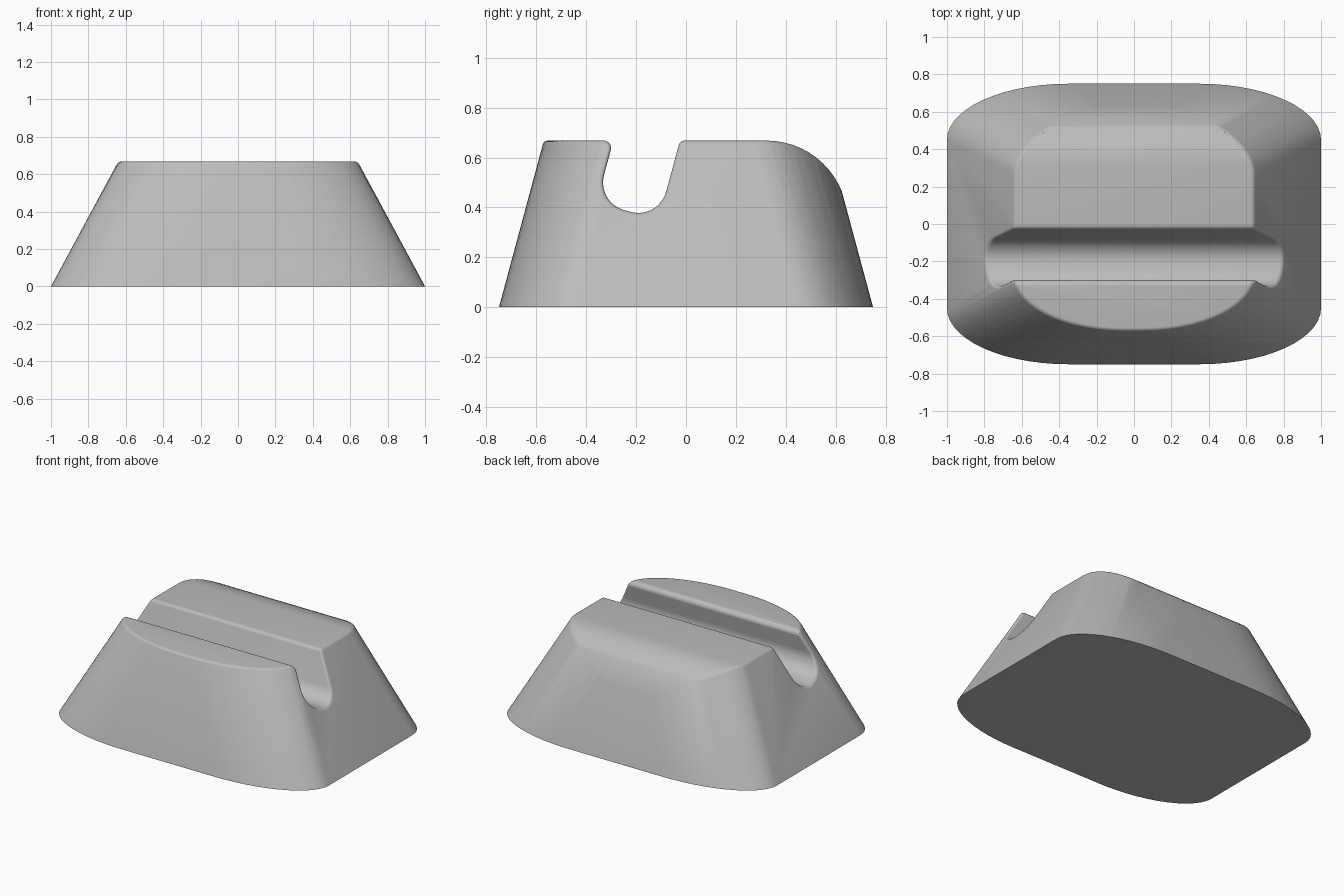
import bpy, bmesh, math
from mathutils import Vector

if "Cube" in bpy.data.objects:
    bpy.data.objects.remove(bpy.data.objects["Cube"])

HEIGHT = 0.668


def material(name, rgb):
    mat = bpy.data.materials.new(name)
    mat.use_nodes = True
    mat.diffuse_color = (*rgb, 1)
    mat.node_tree.nodes["Principled BSDF"].inputs["Base Color"].default_value = (*rgb, 1)
    return mat


def loft(name, rings):
    """Solid skinned through rings of equal length, capped at both ends."""
    bm = bmesh.new()
    loops = [[bm.verts.new(p) for p in ring] for ring in rings]
    n = len(loops[0])
    for a, b in zip(loops, loops[1:]):
        for i in range(n):
            j = (i + 1) % n
            bm.faces.new((a[i], a[j], b[j], b[i]))
    bm.faces.new(loops[0])
    bm.faces.new(loops[-1])
    bmesh.ops.recalc_face_normals(bm, faces=bm.faces)
    mesh = bpy.data.meshes.new(name)
    bm.to_mesh(mesh)
    bm.free()
    obj = bpy.data.objects.new(name, mesh)
    bpy.context.collection.objects.link(obj)
    return obj


def outline(z, steps=14):
    """Tapered rounded outline with elliptical corners."""
    t = z / HEIGHT
    half_x, half_y = 1 - 0.36 * t, 0.75 - 0.18 * t
    flat_x, flat_y = 0.35 - 0.3 * t, 0.45 - 0.18 * t
    ring = []
    for quarter in range(4):
        for k in range(steps + 1):
            a = (quarter + k / steps) * math.pi / 2
            sx = 1 if quarter in (0, 3) else -1
            sy = 1 if quarter < 2 else -1
            ring.append((sx * flat_x + (half_x - flat_x) * math.cos(a),
                         sy * flat_y + (half_y - flat_y) * math.sin(a), z))
    return ring


def rounded(corners, steps=12):
    """Polygon of (y, z, radius) corners turned into points with true arcs."""
    pts = []
    for i, (y, z, r) in enumerate(corners):
        p = Vector((y, z))
        if r == 0:
            pts.append(p)
            continue
        u = (Vector(corners[i - 1][:2]) - p).normalized()
        v = (Vector(corners[(i + 1) % len(corners)][:2]) - p).normalized()
        half = u.angle(v) / 2
        centre = p + (u + v).normalized() * (r / math.sin(half))
        start = p + u * (r / math.tan(half)) - centre
        sweep = start.angle_signed(p + v * (r / math.tan(half)) - centre)
        for k in range(steps + 1):
            a = -sweep * k / steps
            c, s = math.cos(a), math.sin(a)
            pts.append(centre + Vector((start.x * c - start.y * s,
                                        start.x * s + start.y * c)))
    return pts


# Tapered block, taller than needed
dock = loft("dock_body", [outline(0), outline(0.74)])

# Side profile: leaning slot and large rounded back shoulder
profile = rounded([
    (-1, -0.1, 0), (-1, HEIGHT, 0),
    (-0.291, HEIGHT, 0.03), (-0.359, 0.419, 0.115),
    (-0.11, 0.352, 0.115), (-0.024, HEIGHT, 0.025),
    (0.573, HEIGHT, 0.326), (0.779, -0.1, 0)])
cutter = loft("profile_cutter", [[(x, p.x, p.y) for p in profile] for x in (-1.2, 1.2)])
cutter.hide_render = True

# Keep the part of the block inside the profile
mod = dock.modifiers.new("profile", "BOOLEAN")
mod.operation = "INTERSECT"
mod.solver = "EXACT"
mod.object = cutter
bpy.context.view_layer.objects.active = dock
bpy.ops.object.select_all(action="DESELECT")
dock.select_set(True)
bpy.ops.object.modifier_apply(modifier="profile")
bpy.data.objects.remove(cutter)

# Soften the upper rim and slot ends, leaving the base edge crisp
bm = bmesh.new()
bm.from_mesh(dock.data)
bmesh.ops.remove_doubles(bm, verts=bm.verts, dist=0.002)
rim = [e for e in bm.edges if len(e.link_faces) == 2
       and e.calc_face_angle(0) > math.radians(32)
       and min(v.co.z for v in e.verts) > 0.05]
bmesh.ops.bevel(bm, geom=rim, offset=0.016, offset_type="OFFSET", segments=4,
                profile=0.5, affect="EDGES", clamp_overlap=False)
bmesh.ops.recalc_face_normals(bm, faces=bm.faces)
bm.to_mesh(dock.data)
bm.free()

dock.data.materials.clear()
dock.data.materials.append(material("light_grey", (0.5, 0.5, 0.5)))
bpy.ops.object.shade_smooth_by_angle(angle=math.radians(35))
